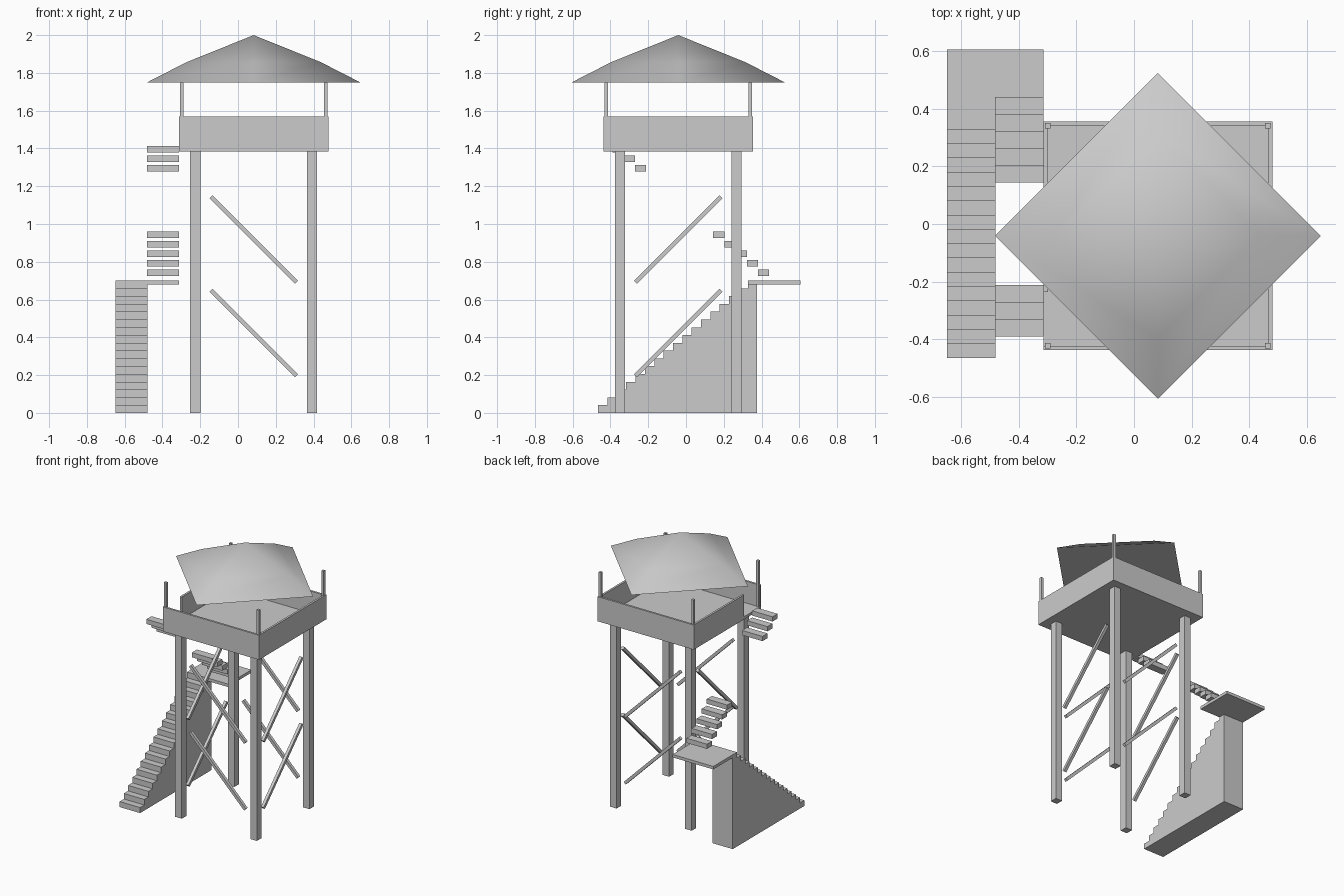
import bpy, bmesh, math
from mathutils import Vector, Matrix

if "Cube" in bpy.data.objects:
    bpy.data.objects.remove(bpy.data.objects["Cube"])

CX, CY = 0.083, -0.041          # tower axis
grey = bpy.data.materials.new("plain grey")
grey.diffuse_color = (0.6, 0.6, 0.6, 1)
grey.use_nodes = True
grey.node_tree.nodes["Principled BSDF"].inputs["Base Color"].default_value = grey.diffuse_color


def finish(name, bm):
    bmesh.ops.recalc_face_normals(bm, faces=bm.faces)
    me = bpy.data.meshes.new(name)
    bm.to_mesh(me)
    bm.free()
    me.materials.append(grey)
    ob = bpy.data.objects.new(name, me)
    bpy.context.collection.objects.link(ob)
    return ob


def box(name, x, y, z):
    """Box from (min, max) pairs on each axis."""
    bm = bmesh.new()
    size = Vector((x[1] - x[0], y[1] - y[0], z[1] - z[0]))
    mid = Vector((sum(x) / 2, sum(y) / 2, sum(z) / 2))
    bmesh.ops.create_cube(bm, size=1, matrix=Matrix.Translation(mid) @ Matrix.Diagonal((*size, 1)))
    return finish(name, bm)


def around(c, h):
    return (c - h, c + h)


def brace(name, mid, axis):
    """Square bar tilted 45 degrees about the x or y axis."""
    bm = bmesh.new()
    turn = Matrix.Rotation(math.radians(45), 4, axis)
    size = (0.64, 0.022, 0.022) if axis == 'Y' else (0.022, 0.64, 0.022)
    bmesh.ops.create_cube(bm, size=1, matrix=Matrix.Translation(mid) @ turn @ Matrix.Diagonal((*size, 1)))
    return finish(name, bm)


# Legs and slim roof posts at the four corners
for sx in (-1, 1):
    for sy in (-1, 1):
        box("leg", around(CX + sx * 0.309, 0.027), around(CY + sy * 0.309, 0.027), (0, 1.385))
        box("roof_post", around(CX + sx * 0.381, 0.0095), around(CY + sy * 0.381, 0.0095), (1.405, 1.75))

# Two diagonal braces on each side
for s in (-1, 1):
    for z in (0.918, 0.423):
        brace("cross_brace", (CX, CY + s * 0.309, z), 'Y')
        brace("side_brace", (CX + s * 0.309, CY, z), 'X')

# Platform floor and parapet, with an entrance gap on the left
H, T = 0.396, 0.015
wz = (1.405, 1.568)
box("floor", around(CX, H), around(CY, H), (1.385, 1.405))
box("front_wall", around(CX, H), (CY - H, CY - H + T), wz)
box("back_wall", around(CX, H), (CY + H - T, CY + H), wz)
box("right_wall", (CX + H - T, CX + H), around(CY, H - T), wz)
box("left_wall", (CX - H, CX - H + T), (-0.235, CY + H - T), wz)

# Four-sided roof turned 45 degrees, slightly bulging
bm = bmesh.new()
rings = []
for r, z in ((0.564, 1.75), (0.355, 1.857)):
    rings.append([bm.verts.new((CX + r * math.cos(i * math.pi / 2), CY + r * math.sin(i * math.pi / 2), z))
                  for i in range(4)])
apex = bm.verts.new((CX, CY, 2.0))
low, high = rings
bm.faces.new(low)
for i in range(4):
    j = (i + 1) % 4
    bm.faces.new((low[i], low[j], high[j], high[i]))
    bm.faces.new((high[i], high[j], apex))
roof = finish("roof", bm)
bpy.context.view_layer.objects.active = roof
roof.select_set(True)
bpy.ops.object.shade_smooth_by_angle(angle=math.radians(60))

# Solid lower staircase from an extruded step profile
N, RUN, RISE, Y0 = 17, 0.0495, 0.0412, -0.465
profile = [(Y0, 0)]
for i in range(N):
    top = min((i + 1) * RISE, 0.68)
    profile += [(Y0 + i * RUN, top), (Y0 + (i + 1) * RUN, top)]
profile.append((Y0 + N * RUN, 0))
bm = bmesh.new()
side = bm.faces.new([bm.verts.new((-0.648, y, z)) for y, z in profile])
ext = bmesh.ops.extrude_face_region(bm, geom=[side])
moved = [g for g in ext["geom"] if isinstance(g, bmesh.types.BMVert)]
bmesh.ops.translate(bm, verts=moved, vec=(0.168, 0, 0))
finish("lower_stairs", bm)

# Landing
box("landing", (-0.648, -0.313), (Y0 + (N - 1) * RUN, 0.605), (0.68, 0.702))

# Floating upper treads, with the middle of the flight missing
for i in (0, 1, 2, 3, 4, 11, 12, 13):
    y, top = 0.411 - 0.0593 * i, 0.76 + 0.0502 * i
    box("upper_tread", (-0.481, -0.313), around(y, 0.0296), (top - 0.035, top))
